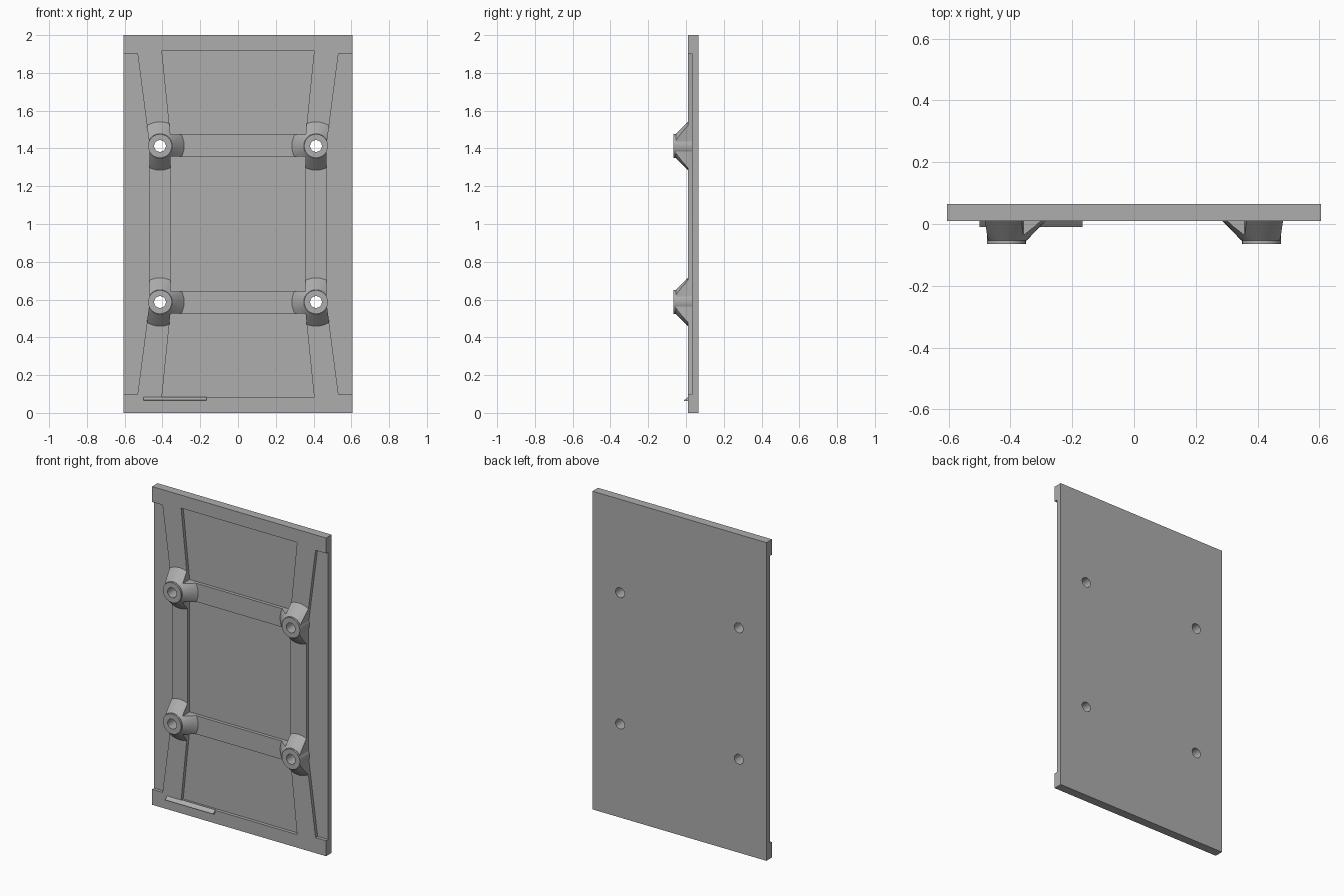
import bpy, bmesh, math
from mathutils import Matrix

cube = bpy.data.objects.get("Cube")
if cube:
    bpy.data.objects.remove(cube, do_unlink=True)

W, BACK, FRONT, FLOOR, TIP = 0.605, 0.0655, 0.0105, 0.031, -0.0655
MID, BOSS = 1.0, 0.413          # centre height, boss offset from centre
IN, OUT = 0.358, 0.468          # inner and outer edges of the ribs

grey = bpy.data.materials.new("grey plastic")
grey.use_nodes = True
colour = (0.42, 0.42, 0.42, 1)
grey.diffuse_color = colour
grey.node_tree.nodes["Principled BSDF"].inputs["Base Color"].default_value = colour


def finish(name, bm, cutter=False):
    bmesh.ops.recalc_face_normals(bm, faces=bm.faces)
    mesh = bpy.data.meshes.new(name)
    bm.to_mesh(mesh)
    bm.free()
    mesh.materials.append(grey)
    ob = bpy.data.objects.new(name, mesh)
    bpy.context.collection.objects.link(ob)
    if cutter:
        ob.hide_render = True
        ob.hide_viewport = True
        ob.display_type = 'WIRE'
    return ob


def prism(bm, points, y0, y1):
    """Extrude an x-z outline from y0 to y1."""
    face = bm.faces.new([bm.verts.new((x, y0, z)) for x, z in points])
    ext = bmesh.ops.extrude_face_region(bm, geom=[face])
    for v in ext["geom"]:
        if isinstance(v, bmesh.types.BMVert):
            v.co.y = y1


def round_part(bm, x, z, y0, y1, r0, r1):
    """Cylinder or cone along y, radius r0 at y0 and r1 at y1."""
    m = Matrix.Translation((x, (y0 + y1) / 2, z)) @ Matrix.Rotation(-math.pi / 2, 4, 'X')
    bmesh.ops.create_cone(bm, cap_ends=True, segments=32, radius1=r0, radius2=r1,
                          depth=abs(y1 - y0), matrix=m)


def cut(ob, *cutters):
    for c in cutters:
        mod = ob.modifiers.new("cut", 'BOOLEAN')
        mod.operation = 'DIFFERENCE'
        mod.solver = 'EXACT'
        mod.object = c
    # Bake the cuts into the mesh
    bpy.context.view_layer.update()
    deps = bpy.context.evaluated_depsgraph_get()
    mesh = bpy.data.meshes.new_from_object(ob.evaluated_get(deps))
    ob.modifiers.clear()
    ob.data = mesh


def smooth(ob):
    bpy.ops.object.select_all(action='DESELECT')
    ob.select_set(True)
    bpy.context.view_layer.objects.active = ob
    bpy.ops.object.shade_smooth_by_angle(angle=math.radians(30))


corners = [(sx, sz) for sx in (-1, 1) for sz in (-1, 1)]

# Pocket cutter: centre window, two end trapezoids, two open side pockets
bm = bmesh.new()
prism(bm, [(-IN, MID - IN), (IN, MID - IN), (IN, MID + IN), (-IN, MID + IN)], -0.3, FLOOR)
for s in (-1, 1):
    prism(bm, [(-0.403, MID + s * 0.918), (0.403, MID + s * 0.918),
               (IN, MID + s * 0.474), (-IN, MID + s * 0.474)], -0.3, FLOOR)
    prism(bm, [(s * 0.8, MID - 0.903), (s * 0.532, MID - 0.903), (s * OUT, MID - BOSS),
               (s * OUT, MID + BOSS), (s * 0.532, MID + 0.903), (s * 0.8, MID + 0.903)],
          -0.3, FLOOR)
pockets = finish("pocket_cutter", bm, True)

# Screw hole cutter
bm = bmesh.new()
for sx, sz in corners:
    round_part(bm, sx * BOSS, MID + sz * BOSS, -0.3, 0.3, 0.031, 0.031)
holes = finish("hole_cutter", bm, True)

# Panel with raised ribs
bm = bmesh.new()
prism(bm, [(-W, 0), (W, 0), (W, 2), (-W, 2)], FRONT, BACK)
panel = finish("panel", bm)
cut(panel, pockets, holes)
smooth(panel)

# Bosses: a straight sleeve, and a flare that runs out along the ribs
for sx, sz in corners:
    tag = ("upper" if sz > 0 else "lower") + ("_left" if sx > 0 else "_right")
    x, z = sx * BOSS, MID + sz * BOSS
    bm = bmesh.new()
    round_part(bm, x, z, TIP, FLOOR + 0.005, 0.063, 0.063)
    sleeve = finish("boss_sleeve_" + tag, bm)
    cut(sleeve, holes)
    smooth(sleeve)
    bm = bmesh.new()
    round_part(bm, x, z, -0.054, FRONT + 0.002, 0.065, 0.13)
    flare = finish("boss_flare_" + tag, bm)
    cut(flare, pockets, holes)
    smooth(flare)

# Small wedge ledge near the bottom edge
bm = bmesh.new()
ledge = [bm.verts.new((-0.5, y, z)) for y, z in
         ((FRONT + 0.002, 0.064), (-0.01, 0.064), (-0.01, 0.067), (FRONT + 0.002, 0.085))]
ext = bmesh.ops.extrude_face_region(bm, geom=[bm.faces.new(ledge)])
for v in ext["geom"]:
    if isinstance(v, bmesh.types.BMVert):
        v.co.x = -0.166
finish("ledge", bm)
